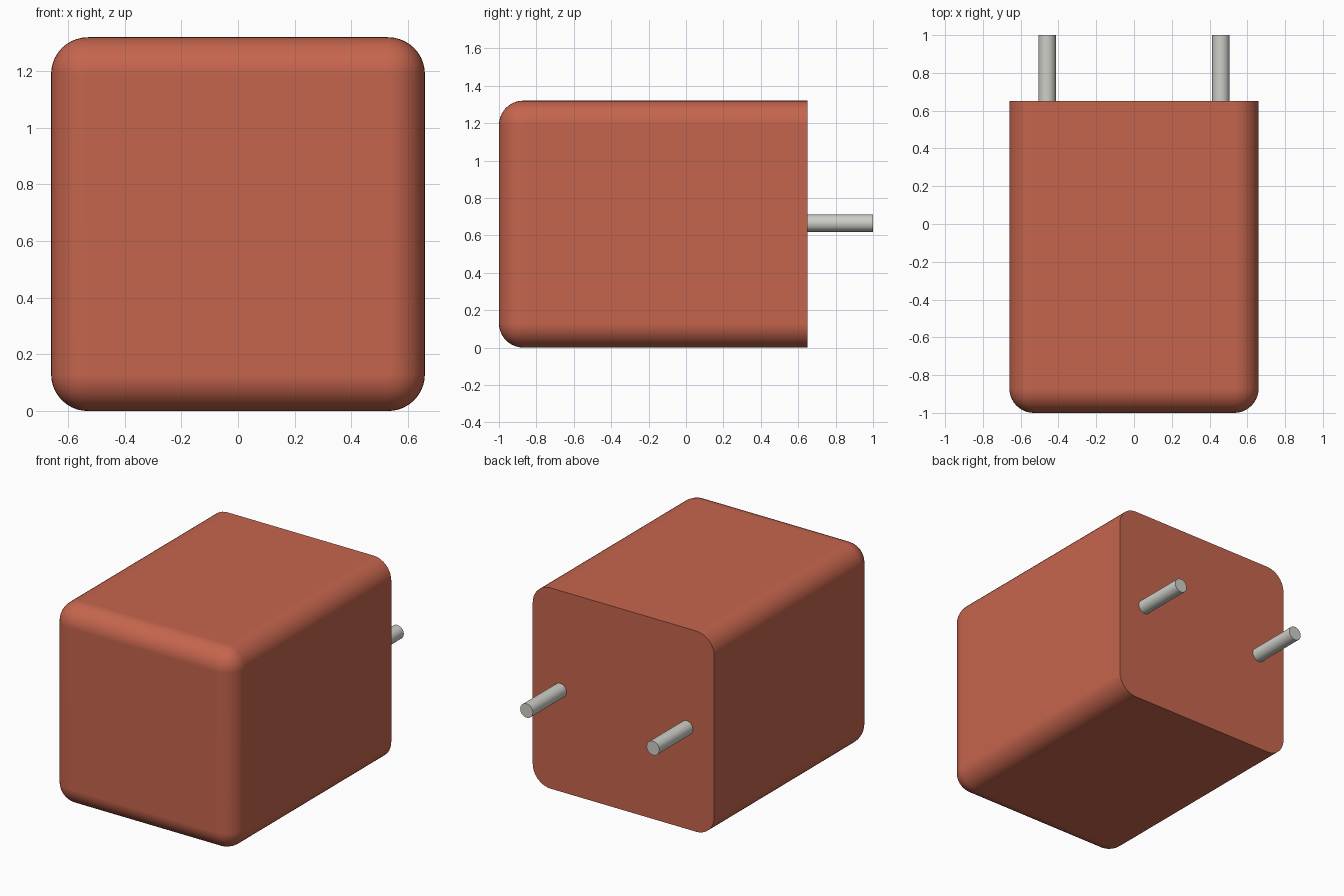
import bpy, bmesh, math
from mathutils import Matrix, Vector

if "Cube" in bpy.data.objects:
    bpy.data.objects.remove(bpy.data.objects["Cube"])

def material(name, color):
    m = bpy.data.materials.new(name)
    m.diffuse_color = color
    m.use_nodes = True
    m.node_tree.nodes["Principled BSDF"].inputs["Base Color"].default_value = m.diffuse_color
    return m

def finish(name, bm, mat=None):
    bmesh.ops.recalc_face_normals(bm, faces=bm.faces)
    mesh = bpy.data.meshes.new(name)
    bm.to_mesh(mesh)
    bm.free()
    ob = bpy.data.objects.new(name, mesh)
    bpy.context.collection.objects.link(ob)
    if mat:
        mesh.materials.append(mat)
    bpy.ops.object.select_all(action='DESELECT')
    ob.select_set(True)
    bpy.context.view_layer.objects.active = ob
    bpy.ops.object.shade_smooth_by_angle(angle=math.radians(30))
    return ob

HALF, HEIGHT, FRONT, BACK, ROUND = 0.66, 1.32, -1.0, 0.65, 0.13

# Housing: box rounded on every edge except around the flat back face
bm = bmesh.new()
bmesh.ops.create_cube(bm, size=1)
bmesh.ops.scale(bm, vec=(2 * HALF, BACK - FRONT, HEIGHT), verts=bm.verts)
bmesh.ops.translate(bm, vec=(0, (FRONT + BACK) / 2, HEIGHT / 2), verts=bm.verts)
edges = [e for e in bm.edges if min(v.co.y for v in e.verts) < BACK - 0.01]
bmesh.ops.bevel(bm, geom=edges, offset=ROUND, offset_type='OFFSET',
                segments=10, profile=0.5, affect='EDGES')
housing = finish("housing", bm, material("red_plastic", (0.56, 0.13, 0.075, 1)))
wn = housing.modifiers.new("even_shading", 'WEIGHTED_NORMAL')
wn.keep_sharp = True

# Two round contact pins on the back
metal = material("pin_metal", (0.62, 0.62, 0.58, 1))
START, END = BACK - 0.02, 1.0
for side, x in (("left", -0.46), ("right", 0.46)):
    bm = bmesh.new()
    place = (Matrix.Translation(Vector((x, (START + END) / 2, 0.665)))
             @ Matrix.Rotation(math.pi / 2, 4, 'X'))
    bmesh.ops.create_cone(bm, cap_ends=True, segments=32, radius1=0.046,
                          radius2=0.046, depth=END - START, matrix=place)
    finish("pin_" + side, bm, metal)
